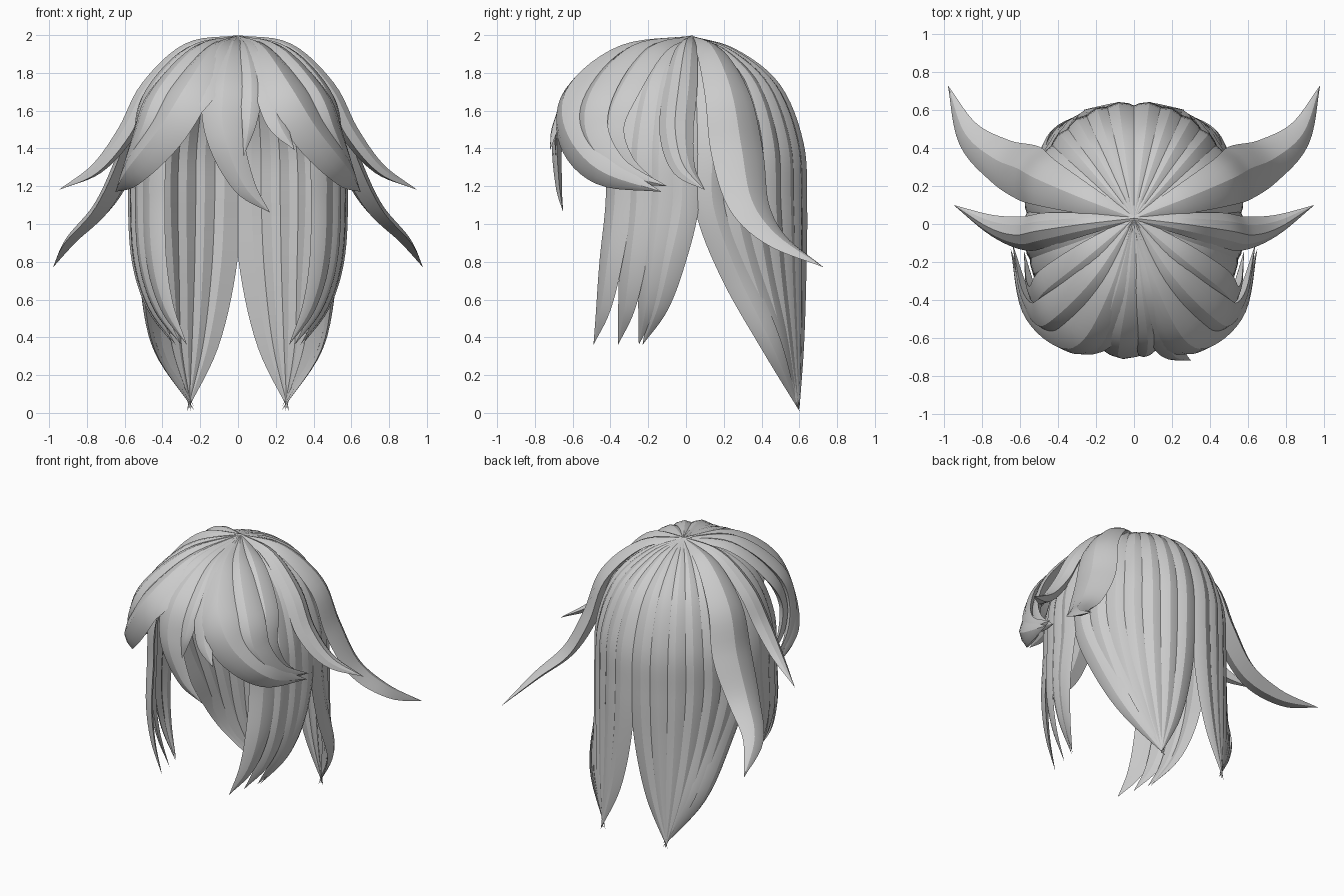
import bpy, bmesh, math
from mathutils import Vector

cube = bpy.data.objects.get("Cube")
if cube:
    bpy.data.objects.remove(cube, do_unlink=True)

CROWN = (0, 0.03, 1.99, 0.014)
# Ridged lens section: across the lock, out from the head
SECTION = [(-1, 0), (-0.55, 0.6), (0, 0.9), (0.55, 0.6), (1, 0), (0, -0.55)]


def spline(points, steps):
    """Smooth path through (x, y, z, half width) points."""
    pts = [Vector(p) for p in points]
    pts = [2 * pts[0] - pts[1]] + pts + [2 * pts[-1] - pts[-2]]
    path = []
    for a, b, c, d in zip(pts, pts[1:], pts[2:], pts[3:]):
        for i in range(steps):
            t = i / steps
            path.append(b + (c - a) * t / 2 + (2 * a - 5 * b + 4 * c - d) * t * t / 2
                        + (3 * b - a - 3 * c + d) * t ** 3 / 2)
    return path + [pts[-2]]


def lock(name, points, mirror=True, thick=0.4, steps=6):
    """Sweep the section from the crown along the path to a pointed tip."""
    path = spline([CROWN] + points, steps)
    spots = [p.to_3d() for p in path]
    bm = bmesh.new()
    rings = []
    normal = Vector((0, 0, 1))
    for i, p in enumerate(spots[:-1]):
        tangent = (spots[i + 1] - spots[max(i - 1, 0)]).normalized()
        normal = (normal - tangent * normal.dot(tangent)).normalized()
        side = tangent.cross(normal)
        w = max(path[i].w, 0.004)
        rings.append([bm.verts.new(p + side * w * u + normal * w * v * thick)
                      for u, v in SECTION])
    n = len(SECTION)
    for a, b in zip(rings, rings[1:]):
        for k in range(n):
            j = (k + 1) % n
            bm.faces.new((a[k], a[j], b[j], b[k]))
    tip = bm.verts.new(spots[-1])
    for k in range(n):
        bm.faces.new((rings[-1][k], rings[-1][(k + 1) % n], tip))
    bm.faces.new(rings[0])
    bmesh.ops.recalc_face_normals(bm, faces=bm.faces)
    mesh = bpy.data.meshes.new(name)
    bm.to_mesh(mesh)
    bm.free()
    ob = bpy.data.objects.new(name, mesh)
    bpy.context.collection.objects.link(ob)
    if mirror:
        ob.modifiers.new("Mirror", 'MIRROR')
    bpy.ops.object.select_all(action='DESELECT')
    ob.select_set(True)
    bpy.context.view_layer.objects.active = ob
    bpy.ops.object.shade_smooth_by_angle(angle=math.radians(22))


def over_head(angle, width):
    """Path points from crown to ear height; angle runs from the back."""
    a = math.radians(angle)
    x, y = 0.55 * math.sin(a), 0.61 * math.cos(a)
    rows = [(0.4, 1.91, 0.5), (0.77, 1.72, 0.9), (0.97, 1.42, 1), (1, 1.1, 1)]
    return [(x * r, y * r + 0.02 * (1 - r), z, width * w) for r, z, w in rows]


# Back hair: two fans, each gathered into a point
COUNT = 7
for i in range(COUNT):
    f = i / (COUNT - 1)
    points = over_head(8 + 69 * f, 0.093)
    x, y = points[-1][:2]
    tip = Vector((0.27 - 0.04 * f, 0.6, 0.01 + 0.015 * (i % 3)))
    for blend, z, w in ((0.1 + 0.17 * f, 0.75, 0.085), (0.43 + 0.25 * f, 0.36, 0.057)):
        points.append((x + (tip.x - x) * blend * (1 - 0.5 * f),
                       y + (tip.y - y) * blend, z, w))
    points.append((*tip, 0))
    lock(f"back_strand_{i + 1}", points, thick=0.45)

# Side hair hanging in front of the ears
for i, (angle, tip_x, tip_y) in enumerate(
        [(92, 0.34, -0.23), (103, 0.33, -0.25), (114, 0.3, -0.36), (126, 0.27, -0.49)]):
    points = over_head(angle, 0.09)
    x, y = points[-1][:2]
    points.append((x * 0.92 + tip_x * 0.08, y * 0.7 + tip_y * 0.3, 0.8, 0.08))
    points.append((x * 0.6 + tip_x * 0.4, y * 0.4 + tip_y * 0.6, 0.56, 0.052))
    points.append((tip_x, tip_y, 0.36, 0))
    lock(f"side_strand_{i + 1}", points)

# Swept fringe curling back around the temples
lock("fringe_sweep_front", [
    (0.12, -0.33, 1.91, 0.08), (0.25, -0.57, 1.7, 0.13), (0.38, -0.59, 1.49, 0.13),
    (0.55, -0.44, 1.29, 0.09), (0.65, -0.13, 1.17, 0)], thick=0.55)
lock("fringe_sweep_middle", [
    (0.2, -0.27, 1.91, 0.08), (0.39, -0.46, 1.68, 0.12), (0.48, -0.49, 1.47, 0.11),
    (0.57, -0.36, 1.29, 0.07), (0.64, -0.1, 1.2, 0)], thick=0.55)
lock("fringe_sweep_temple", [
    (0.24, -0.17, 1.91, 0.08), (0.43, -0.32, 1.7, 0.1), (0.5, -0.39, 1.5, 0.08),
    (0.54, -0.32, 1.32, 0.06), (0.58, -0.14, 1.21, 0)], thick=0.5)

# Fringe over the forehead
lock("fringe_centre", [
    (-0.03, -0.33, 1.92, 0.07), (-0.07, -0.58, 1.72, 0.12), (-0.07, -0.67, 1.47, 0.1),
    (0.03, -0.67, 1.21, 0.06), (0.17, -0.65, 1.06, 0)], mirror=False)
lock("fringe_sliver", [
    (0.04, -0.34, 1.92, 0.05), (0.07, -0.58, 1.74, 0.06), (0.06, -0.68, 1.54, 0.04),
    (0.03, -0.69, 1.36, 0)], mirror=False)
lock("fringe_left", [
    (0.09, -0.34, 1.92, 0.06), (0.16, -0.58, 1.72, 0.08), (0.21, -0.68, 1.53, 0.06),
    (0.3, -0.72, 1.39, 0)], mirror=False)
lock("fringe_right", [
    (-0.09, -0.34, 1.92, 0.07), (-0.18, -0.58, 1.72, 0.09), (-0.29, -0.64, 1.57, 0.07),
    (-0.42, -0.59, 1.42, 0.05), (-0.53, -0.49, 1.28, 0)], mirror=False)

# Flicked-out locks at the sides and back
lock("side_flick", [
    (0.26, 0, 1.92, 0.06), (0.46, -0.03, 1.71, 0.09), (0.58, -0.05, 1.48, 0.09),
    (0.74, -0.01, 1.29, 0.06), (0.95, 0.1, 1.18, 0)], thick=0.75)
lock("back_flick", [
    (0.26, 0.13, 1.91, 0.08), (0.47, 0.22, 1.68, 0.13), (0.56, 0.27, 1.38, 0.15),
    (0.7, 0.33, 1.1, 0.12), (0.87, 0.47, 0.92, 0.075), (0.98, 0.73, 0.77, 0)], thick=0.5)
